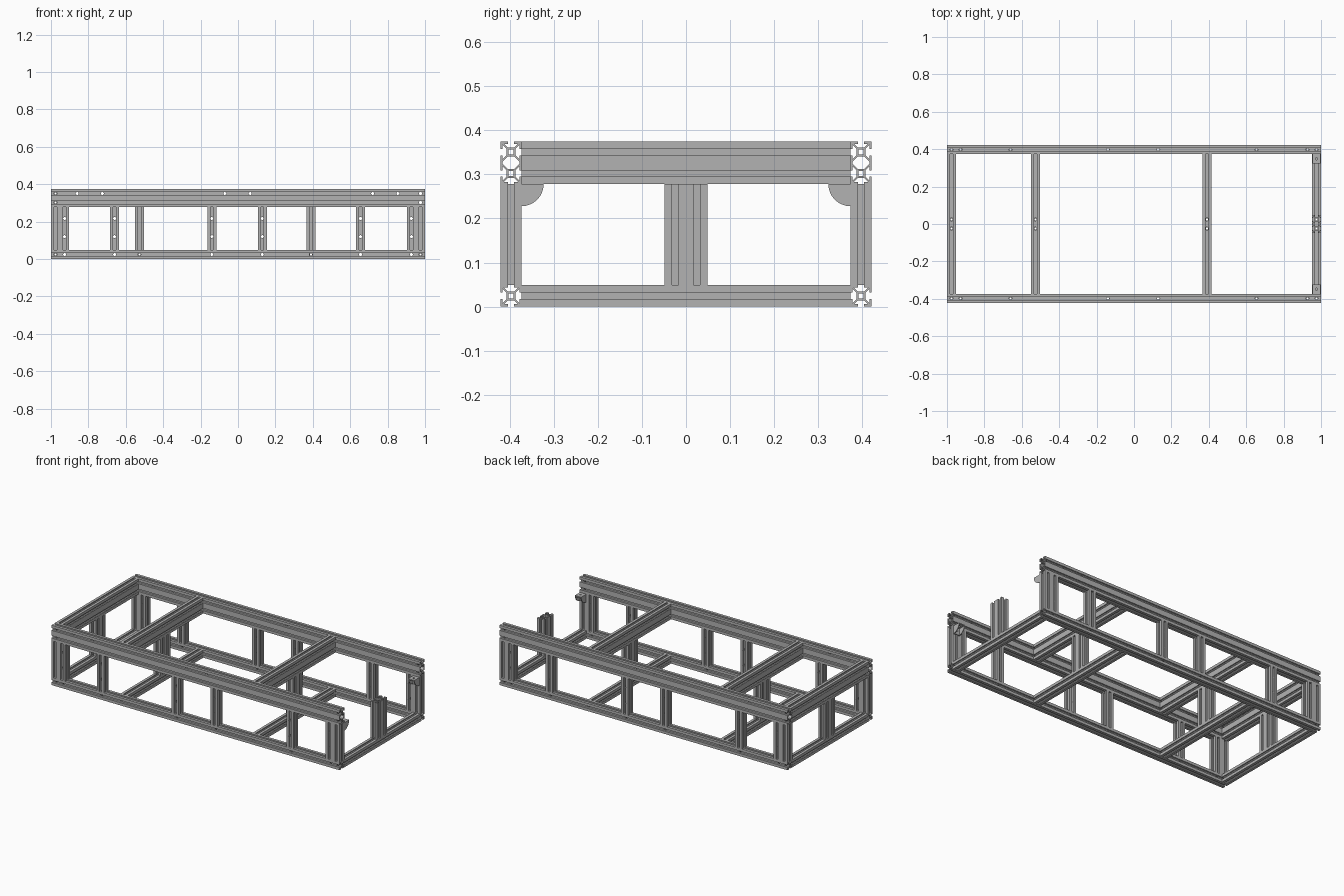
import bpy, bmesh, math
from mathutils import Vector, Matrix

cube = bpy.data.objects.get("Cube")
if cube:
    bpy.data.objects.remove(cube, do_unlink=True)

U = 0.0485                 # width of one extrusion cell
H = U / 2
TOP = 0.375
RAIL_Y = 0.422 - H
TOP_Z = TOP - U            # centre of the two-cell top beams
END_X = 1 - H
X, Y, Z = Vector((1, 0, 0)), Vector((0, 1, 0)), Vector((0, 0, 1))

metal = bpy.data.materials.new("aluminium_grey")
metal.use_nodes = True
metal.diffuse_color = (0.45, 0.45, 0.45, 1)
metal.node_tree.nodes["Principled BSDF"].inputs["Base Color"].default_value = (0.45, 0.45, 0.45, 1)

# One T-slot, right half, in half-cell units
HALF_SLOT = [(0.3, 1), (0.3, 0.78), (0.66, 0.78), (0.3, 0.42)]
SLOT = HALF_SLOT + [(-x, y) for x, y in reversed(HALF_SLOT)]


def profile_loops(cells):
    """Outer outline plus the hollow cores of a one- or two-cell extrusion."""
    centres = [0] if cells == 1 else [1, -1]
    outline = []
    for k in range(4):
        rot = Matrix.Rotation(k * math.pi / 2, 2)
        corner = rot @ Vector((1, 1))
        outline.append((corner.x * cells, corner.y))
        row = [centres, centres[-1:], centres[::-1], centres[:1]][k]
        for c in row:
            for p in SLOT:
                q = rot @ Vector(p)
                outline.append((q.x + c, q.y))
    loops = [outline]
    for c in centres:
        loops.append([(c + sx * 0.24, sy * 0.24) for sx, sy in ((1, 1), (-1, 1), (-1, -1), (1, -1))])
    if cells == 2:
        arc = [(0.58, 0.3), (0.1, 0.78), (-0.1, 0.78), (-0.58, 0.3)]
        loops.append(arc + [(-x, -y) for x, y in arc])
    return loops


def finish(name, bm):
    bmesh.ops.recalc_face_normals(bm, faces=bm.faces)
    mesh = bpy.data.meshes.new(name)
    bm.to_mesh(mesh)
    bm.free()
    mesh.materials.append(metal)
    ob = bpy.data.objects.new(name, mesh)
    bpy.context.collection.objects.link(ob)
    return ob


def extrude_loops(loops, length, frame):
    """Fill closed loops, extrude them and place the solid with a matrix."""
    bm = bmesh.new()
    edges = []
    for loop in loops:
        vs = [bm.verts.new((x, y, -length / 2)) for x, y in loop]
        edges += [bm.edges.new((vs[i - 1], vs[i])) for i in range(len(vs))]
    bmesh.ops.triangle_fill(bm, edges=edges, use_beauty=True)
    new = bmesh.ops.extrude_face_region(bm, geom=bm.faces[:], use_keep_orig=True)
    moved = [g for g in new["geom"] if isinstance(g, bmesh.types.BMVert)]
    bmesh.ops.translate(bm, verts=moved, vec=(0, 0, length))
    bmesh.ops.transform(bm, matrix=frame, verts=bm.verts)
    return bm


def frame_of(wide, along, centre):
    m = Matrix((wide, along.cross(wide), along)).transposed().to_4x4()
    m.translation = centre
    return m


def bar(name, cells, wide, along, length, centre):
    loops = [[(x * H, y * H) for x, y in loop] for loop in profile_loops(cells)]
    return finish(name, extrude_loops(loops, length, frame_of(wide, along, Vector(centre))))


def drill(objects, axis, points):
    """Cut round through holes along an axis, then drop the cutter."""
    bm = bmesh.new()
    turn = axis.to_track_quat('Z', 'Y').to_matrix().to_4x4()
    for p in points:
        bmesh.ops.create_cone(bm, cap_ends=True, segments=12, radius1=0.008, radius2=0.008,
                              depth=1.2, matrix=Matrix.Translation(p) @ turn)
    cutter = finish("hole_cutter", bm)
    cutter.hide_render = True
    for ob in objects:
        mod = ob.modifiers.new("holes", 'BOOLEAN')
        mod.operation, mod.solver, mod.object = 'DIFFERENCE', 'EXACT', cutter
    bpy.context.view_layer.update()
    graph = bpy.context.evaluated_depsgraph_get()
    for ob in objects:
        cut = bpy.data.meshes.new_from_object(ob.evaluated_get(graph))
        ob.modifiers.clear()
        ob.data = cut
    bpy.data.objects.remove(cutter, do_unlink=True)


POSTS = [-0.66, -0.14, 0.13, 0.655]
INNER = [-0.527, 0.39]
CORNER = 1 - U
post_len = TOP - 3 * U
post_z = U + post_len / 2
bar_len = 2 * (RAIL_Y - H)

# Long rails and side posts
rails, posts, cross = [], [], []
for side, s in (("front", -1), ("back", 1)):
    y = s * RAIL_Y
    rails.append((bar(side + "_bottom_rail", 1, Z, X, 2, (0, y, H)),
                  bar(side + "_top_rail", 2, Z, X, 2, (0, y, TOP_Z))))
    for i, x in enumerate(POSTS):
        posts.append(bar(f"{side}_post_{i + 1}", 1, X, Z, post_len, (x, y, post_z)))
    for end, e in (("right", -1), ("left", 1)):
        posts.append(bar(f"{side}_{end}_corner_post", 2, X, Z, post_len, (e * CORNER, y, post_z)))

# Cross beams and the centre posts; the left end is open at the top
for i, x in enumerate([-END_X] + INNER + [END_X]):
    cross.append(bar(f"bottom_cross_bar_{i + 1}", 1, Z, Y, bar_len, (x, 0, H)))
    if x < END_X:
        cross.append(bar(f"top_cross_beam_{i + 1}", 2, Z, Y, bar_len, (x, 0, TOP_Z)))
    bar(f"centre_post_{i + 1}", 2, Y, Z, post_len, (x, 0, post_z))

# Bolt holes
ends = [-END_X, END_X]
bolt_x = ends + [-END_X + U, END_X - U] + POSTS
bottoms = [r[0] for r in rails]
tops = [r[1] for r in rails]
drill(bottoms, Y, [(x, 0, H) for x in bolt_x + INNER])
drill(tops, Y, [(x, 0, TOP_Z + H) for x in ends + [-0.86, -0.725, -0.07, 0.065, 0.72, 0.855]]
      + [(x, 0, TOP_Z - H) for x in ends])
drill(posts, Y, [(x, 0, z) for x in bolt_x[2:] for z in (0.12, 0.217)])
drill(bottoms + tops, Z, [(x, s * RAIL_Y, 0.2) for x in bolt_x for s in (-1, 1)])
drill(cross, Z, [(x, s * H, 0.2) for x in ends + INNER for s in (-1, 1)])

# Angle brackets under the open end of the top rails
R, T = 0.05, 0.007
quarter = [(0, 0)] + [(R * math.cos(a * math.pi / 16), R * math.sin(a * math.pi / 16)) for a in range(9)]
square = [(-H * 0.9, 0), (H * 0.9, 0), (H * 0.9, R), (-H * 0.9, R)]
hole = [(0.006 * math.cos(a * math.pi / 5), R / 2 + 0.006 * math.sin(a * math.pi / 5)) for a in range(10)]
corner_z = TOP - 2 * U
for side, s in (("front", 1), ("back", -1)):
    root = Vector((END_X, -s * (RAIL_Y - H), corner_z))
    inward = Y * s
    for i, d in enumerate((-1, 1)):
        m = frame_of(inward, X * s, root + X * d * H * 0.8)
        # local second axis is flipped to point downwards
        down = [(a, -b if (m.to_3x3() @ Y).z > 0 else b) for a, b in quarter]
        finish(f"{side}_bracket_web_{i + 1}", extrude_loops([down], T * 0.7, m))
    for part, grow, off in (("top", inward, -Z), ("side", -Z, inward)):
        m = Matrix((X, grow, off)).transposed().to_4x4()
        m.translation = root + off * T / 2
        finish(f"{side}_bracket_{part}_plate", extrude_loops([square, hole], T, m))
